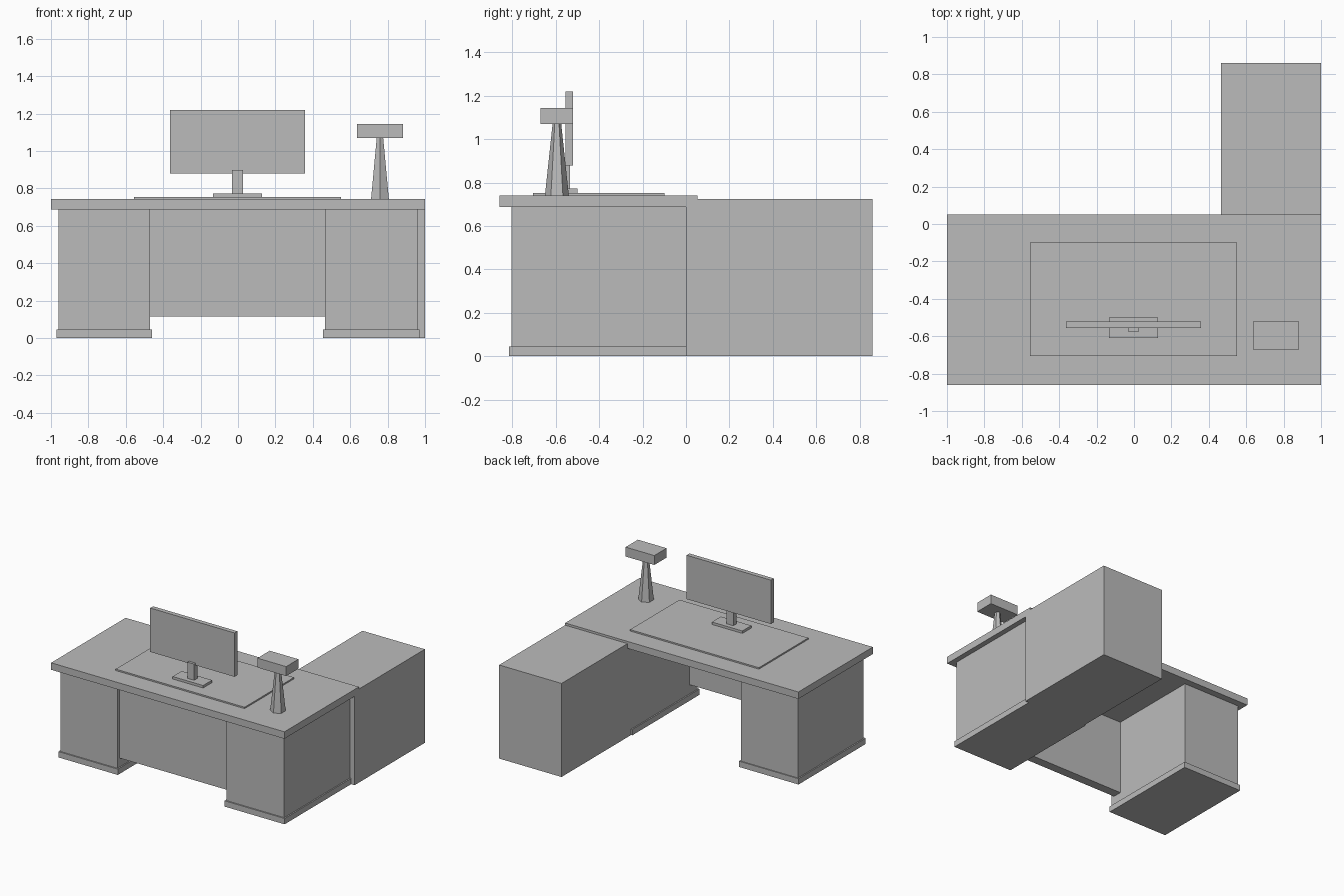
import bpy

if "Cube" in bpy.data.objects:
    bpy.data.objects.remove(bpy.data.objects["Cube"], do_unlink=True)

# One plain grey for everything
grey = bpy.data.materials.new("plain_grey")
grey.use_nodes = True
colour = (0.5, 0.5, 0.5, 1.0)
grey.diffuse_color = colour
grey.node_tree.nodes["Principled BSDF"].inputs["Base Color"].default_value = colour


def finish(name):
    obj = bpy.context.object
    obj.name = name
    obj.data.name = name
    obj.data.materials.append(grey)
    return obj


def box(name, x, y, z):
    """Box given by its (min, max) range on each axis."""
    spans = (x, y, z)
    bpy.ops.mesh.primitive_cube_add(size=1, location=[(a + b) / 2 for a, b in spans])
    obj = finish(name)
    obj.scale = [b - a for a, b in spans]
    bpy.ops.object.transform_apply(location=False, rotation=False, scale=True)
    return obj


TOP = 0.742      # upper face of the desk
UNDER = 0.688    # underside of the desk top
PLINTH = 0.045

# Desk top and side return
box("desk_top", (-1, 1), (-0.86, 0.052), (UNDER, TOP))
box("return_cabinet", (0.465, 1), (0, 0.86), (0, 0.725))

# Pedestals, each on a slightly wider plinth
for side, inner, outer in (("right", -0.47, -0.96), ("left", 0.465, 0.96)):
    lo, hi = sorted((inner, outer))
    box(side + "_pedestal", (lo, hi), (-0.805, 0), (PLINTH, UNDER))
    box(side + "_plinth", (lo - 0.01, hi + 0.01), (-0.815, 0.008), (0, PLINTH))

# Modesty panel between the pedestals
box("modesty_panel", (-0.47, 0.465), (-0.78, -0.71), (0.115, UNDER))

# Desk mat
MAT_TOP = TOP + 0.011
box("desk_mat", (-0.555, 0.55), (-0.705, -0.1), (TOP, MAT_TOP))

# Monitor
box("monitor_base", (-0.133, 0.128), (-0.61, -0.5), (MAT_TOP, 0.772))
box("monitor_neck", (-0.031, 0.026), (-0.575, -0.535), (0.772, 0.897))
box("monitor_screen", (-0.364, 0.359), (-0.555, -0.52), (0.88, 1.22))

# Lamp: tapered six-sided stem and a block head
HEAD = 1.07
bpy.ops.mesh.primitive_cone_add(vertices=6, radius1=0.055, radius2=0.02,
                                depth=HEAD - TOP,
                                location=(0.759, -0.595, (TOP + HEAD) / 2))
finish("lamp_stem")
box("lamp_head", (0.636, 0.882), (-0.67, -0.52), (HEAD, 1.143))
